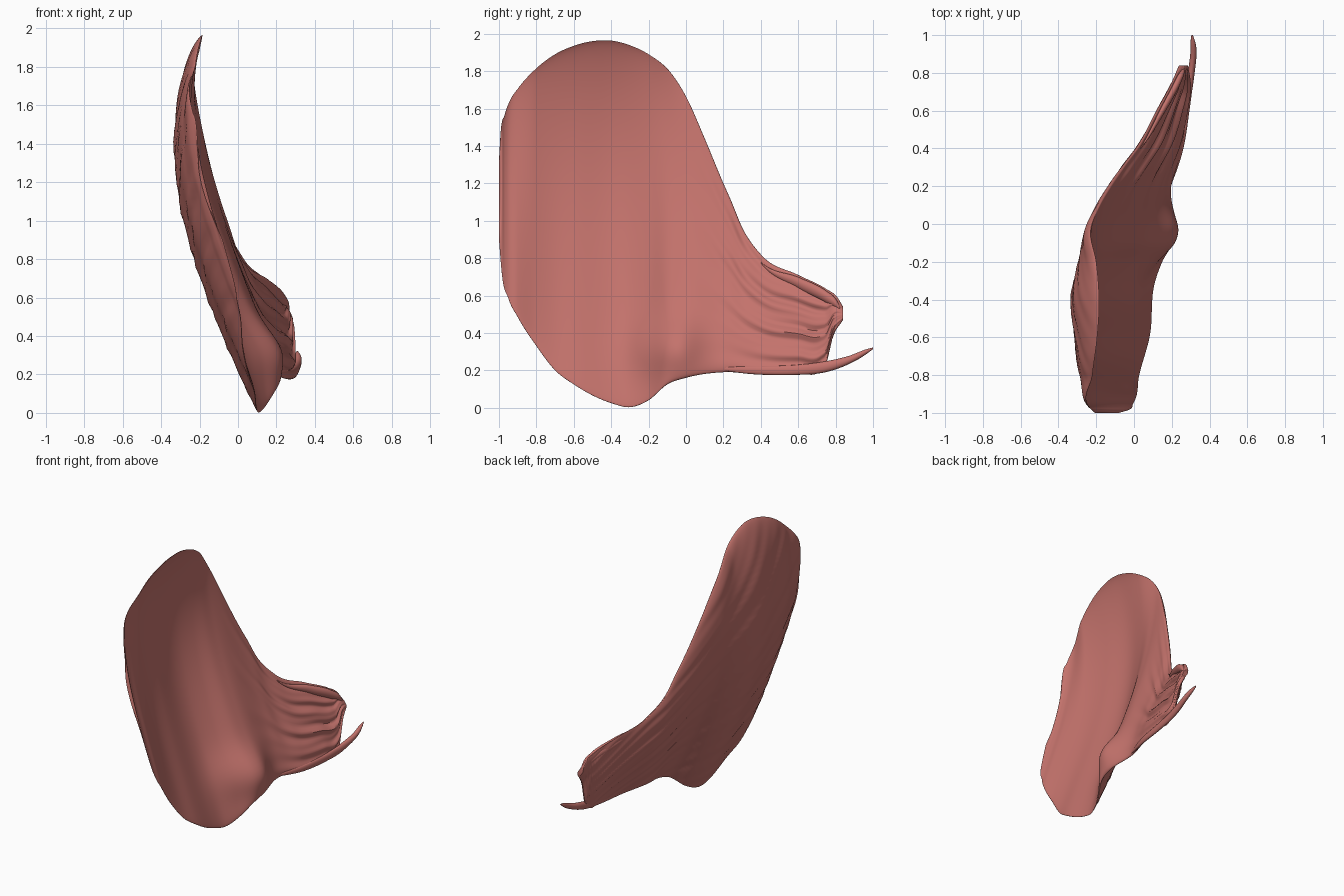
import bpy, bmesh, math
from mathutils import Vector

if "Cube" in bpy.data.objects:
    bpy.data.objects.remove(bpy.data.objects["Cube"])

mat = bpy.data.materials.new("muscle red")
mat.diffuse_color = (0.55, 0.17, 0.15, 1)
mat.use_nodes = True
mat.node_tree.nodes["Principled BSDF"].inputs["Base Color"].default_value = mat.diffuse_color


def curve(points):
    """Smooth function through (position, value) pairs."""
    n = len(points)
    seg = [(b[1] - a[1]) / (b[0] - a[0]) for a, b in zip(points, points[1:])]
    slope = [seg[0]]
    for i in range(1, n - 1):
        h0, h1 = points[i][0] - points[i - 1][0], points[i + 1][0] - points[i][0]
        slope.append((seg[i - 1] * h1 + seg[i] * h0) / (h0 + h1))
    slope.append(seg[-1])

    def f(t):
        i = 0
        while i < n - 2 and t > points[i + 1][0]:
            i += 1
        (x0, y0), (x1, y1) = points[i], points[i + 1]
        h = x1 - x0
        s = min(max((t - x0) / h, 0), 1)
        a, b = slope[i] * h, slope[i + 1] * h
        return (y0 + a * s + (3 * (y1 - y0) - 2 * a - b) * s * s
                + (2 * (y0 - y1) + a + b) * s ** 3)
    return f


def loft(name, rings):
    """Closed tube through equal-length rings of points."""
    bm = bmesh.new()
    vs = [[bm.verts.new(p) for p in ring] for ring in rings]
    n = len(vs[0])
    for a, b in zip(vs, vs[1:]):
        for j in range(n):
            k = (j + 1) % n
            bm.faces.new((a[j], a[k], b[k], b[j]))
    bm.faces.new(vs[0])
    bm.faces.new(vs[-1])
    bmesh.ops.recalc_face_normals(bm, faces=bm.faces)
    me = bpy.data.meshes.new(name)
    bm.to_mesh(me)
    bm.free()
    me.materials.append(mat)
    ob = bpy.data.objects.new(name, me)
    bpy.context.collection.objects.link(ob)
    bpy.ops.object.select_all(action='DESELECT')
    ob.select_set(True)
    bpy.context.view_layer.objects.active = ob
    bpy.ops.object.shade_smooth_by_angle(angle=math.radians(50))
    return ob


# Side outline: top and bottom edges against y
z_top = curve([(-1, 1.32), (-.992, 1.46), (-.97, 1.565), (-.94, 1.645), (-.9, 1.705), (-.8, 1.815),
               (-.7, 1.89), (-.6, 1.935), (-.5, 1.96), (-.4, 1.963), (-.3, 1.938), (-.2, 1.89),
               (-.08, 1.79), (0, 1.665), (.1, 1.44), (.2, 1.20), (.24, 1.11), (.3, .965),
               (.4, .82), (.6, .71), (.75, .635), (.81, .59), (.84, .54)])
z_bot = curve([(-1, .9), (-.985, .72), (-.95, .585), (-.9, .485), (-.8, .33), (-.7, .2), (-.6, .125),
               (-.4, .025), (-.3, .003), (-.2, .04), (-.1, .125), (0, .16), (.2, .19),
               (.4, .18), (.6, .185), (.72, .2), (.755, .25), (.78, .36), (.84, .47)])
# Sideways position of the two edges
x_top = curve([(-1, -.205), (-.97, -.235), (-.8, -.22), (-.6, -.195), (-.45, -.185), (-.2, -.2),
               (-.03, -.23), (.1, -.185), (.2, -.13), (.3, -.065), (.4, .01), (.6, .12), (.75, .2),
               (.84, .24)])
x_bot = curve([(-1, -.08), (-.985, -.03), (-.95, -.005), (-.8, .025), (-.6, .08), (-.3, .11),
               (-.2, .145), (-.1, .195), (-.03, .205), (.2, .185), (.4, .245), (.6, .275), (.75, .285),
               (.84, .27)])
# Outward bulge and thickness
bulge = curve([(-1, .025), (-.97, .05), (-.9, .09), (-.8, .145), (-.6, .215), (-.4, .245), (-.2, .205),
               (0, .135), (.2, .075), (.4, .045), (.84, .01)])
thick = curve([(-1, .004), (-.9, .035), (-.6, .055), (-.2, .075), (0, .09), (.2, .085),
               (.4, .07), (.6, .055), (.84, .035)])


def sheet_ring(y, n=64):
    zt, zb, xt, xb = z_top(y), z_bot(y), x_top(y), x_bot(y)
    outer, inner = [], []
    # folds grow along the front and die out where the end narrows
    front = min(max((y - .05) / .4, 0), 1) * min(max((.84 - y) / .14, 0), 1)
    edge = min((y + 1) / .15, 1)
    for j in range(n + 1):
        v = (1 - math.cos(math.pi * j / n)) / 2
        z = zb + (zt - zb) * v
        s = max(math.sin(math.pi * v ** 1.3), 0) ** .7
        rim = max(math.sin(math.pi * v), 0) ** .5
        xo = xb + (xt - xb) * v - bulge(y) * s
        # deep-side folds running to the front end, and the bony-contact ridge
        fold = front * rim * .010 * (math.sin(31 * v + 3 * y) + .6 * math.sin(53 * v - 2 * y))
        dy = y + .06
        ridge = .115 * rim * math.exp(-(dy / (.2 if dy < 0 else .12)) ** 2 - ((z - .3) / .15) ** 2)
        xi = xo + thick(y) * rim + fold + ridge
        # outer-side fibres fanning towards the front end
        ang = math.atan2(z + .3, 1.5 - y)
        fibre = math.sin(110 * ang) + .7 * math.sin(173 * ang + 4 * y) + .5 * math.sin(67 * ang - 3 * y)
        outer.append(Vector((xo + .003 * edge * rim * fibre, y, z)))
        inner.append(Vector((xi, y, z)))
    return outer + inner[-2:0:-1]


# Main fan-shaped sheet
N = 190
loft("muscle_sheet", [sheet_ring(-1 + 1.84 * (i / N) ** 1.5) for i in range(N + 1)])

# Thin tendon tail along the lower front edge
px = curve([(.15, .175), (.4, .25), (.6, .28), (.8, .303), (.92, .315), (1, .308)])
pz = curve([(.15, .21), (.4, .2), (.6, .203), (.75, .22), (.87, .255), (1, .318)])
pr = curve([(.15, .004), (.3, .018), (.6, .027), (.75, .029), (.87, .022), (.97, .012), (1, .004)])
rings = []
for i in range(41):
    y = .15 + .85 * i / 40
    r = pr(y)
    w = (.5 + .5 * max(y - .7, 0) / .3) * r
    rings.append([(px(y) + w * math.cos(a), y, pz(y) + r * math.sin(a))
                  for a in (k * math.tau / 16 for k in range(16))])
loft("tendon_tail", rings)

# Rolled lip at the upper front end
rings = []
for i in range(31):
    t = i / 30
    y = .40 + .43 * t
    r = .003 + .024 * math.sin(math.pi * min(t * .75, 1))
    if i > 26:
        r *= math.sqrt(max(1 - ((i - 26) / 4.2) ** 2, .02))
    rings.append([(x_top(y) + .024 + r * math.cos(a), y, z_top(y) - .043 + 1.3 * r * math.sin(a))
                  for a in (k * math.tau / 16 for k in range(16))])
loft("upper_front_lip", rings)
